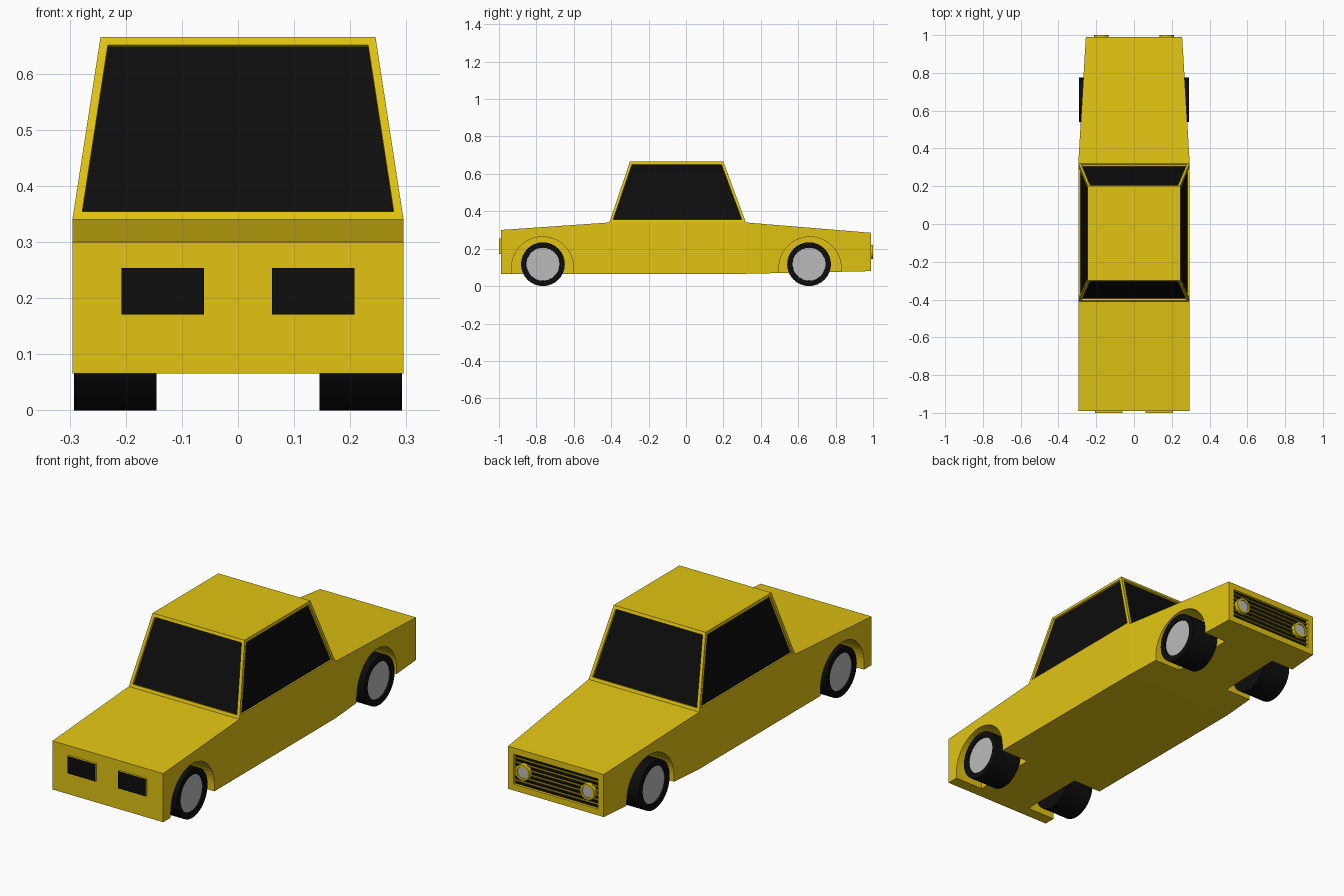
import bpy, bmesh, math
from mathutils import Matrix, Vector

if "Cube" in bpy.data.objects:
    bpy.data.objects.remove(bpy.data.objects["Cube"])


def material(name, rgb):
    m = bpy.data.materials.new(name)
    m.diffuse_color = (*rgb, 1)
    m.use_nodes = True
    m.node_tree.nodes["Principled BSDF"].inputs["Base Color"].default_value = m.diffuse_color
    return m


YELLOW = material("yellow paint", (0.75, 0.55, 0.006))
BLACK = material("black", (0.004, 0.004, 0.004))
GREY = material("grey metal", (0.5, 0.5, 0.5))


def make_object(name, bm, mats):
    bmesh.ops.recalc_face_normals(bm, faces=bm.faces)
    me = bpy.data.meshes.new(name)
    bm.to_mesh(me)
    bm.free()
    for m in mats:
        me.materials.append(m)
    ob = bpy.data.objects.new(name, me)
    bpy.context.collection.objects.link(ob)
    return ob


def activate(ob):
    bpy.ops.object.select_all(action='DESELECT')
    ob.select_set(True)
    bpy.context.view_layer.objects.active = ob


def panel(bm, face, margin, depth, index):
    """Sink a framed panel into a face."""
    bmesh.ops.inset_individual(bm, faces=[face], thickness=margin, use_even_offset=True)
    bmesh.ops.inset_individual(bm, faces=[face], thickness=0.0005, depth=-depth)
    face.material_index = index


def box(name, center, size, mats, black_normal=None):
    bm = bmesh.new()
    bmesh.ops.create_cube(bm, size=1, matrix=Matrix.Translation(center) @ Matrix.Diagonal((*size, 1)))
    bm.normal_update()
    for f in bm.faces:
        if black_normal and f.normal.dot(Vector(black_normal)) > 0.9:
            f.material_index = 1
    return make_object(name, bm, mats)


def disc(name, center, radius, depth, axis, mats, rim, sink, segs=32):
    """Cylinder whose outer cap is a sunken disc in the second material."""
    bm = bmesh.new()
    rot = Vector((0, 0, 1)).rotation_difference(Vector(axis)).to_matrix().to_4x4()
    bmesh.ops.create_cone(bm, cap_ends=True, segments=segs, radius1=radius, radius2=radius,
                          depth=depth, matrix=Matrix.Translation(center) @ rot)
    bm.normal_update()
    cap = next(f for f in bm.faces if f.normal.dot(Vector(axis)) > 0.99)
    panel(bm, cap, rim, sink, 1)
    ob = make_object(name, bm, mats)
    activate(ob)
    bpy.ops.object.shade_smooth_by_angle(angle=math.radians(35))
    return ob


# Body: lofted sections (y, half width, bottom, top)
bm = bmesh.new()
rings = []
for y, w, b, t in [(-0.99, 0.295, 0.066, 0.30), (-0.41, 0.295, 0.066, 0.34),
                   (0.32, 0.295, 0.066, 0.34), (0.99, 0.255, 0.08, 0.285)]:
    rings.append([bm.verts.new(p) for p in ((-w, y, b), (w, y, b), (w, y, t), (-w, y, t))])
for i, (a, c) in enumerate(zip(rings, rings[1:])):
    for j in range(4):
        if (i, j) != (1, 2):
            k = (j + 1) % 4
            bm.faces.new((a[j], a[k], c[k], c[j]))
bm.faces.new(rings[0])
grille_face = bm.faces.new(rings[-1])

# Cabin rising from the middle section
base = [rings[1][3], rings[1][2], rings[2][2], rings[2][3]]
roof = [bm.verts.new((x, y, 0.665)) for x, y in
        ((-0.245, -0.30), (0.245, -0.30), (0.245, 0.20), (-0.245, 0.20))]
bm.faces.new(roof)
windows = [bm.faces.new((base[i], base[(i + 1) % 4], roof[(i + 1) % 4], roof[i])) for i in range(4)]
bmesh.ops.recalc_face_normals(bm, faces=bm.faces)
for f in windows:
    panel(bm, f, 0.015, 0.01, 1)
panel(bm, grille_face, 0.03, 0.012, 1)
body = make_object("car_body", bm, [YELLOW, BLACK])

# Wheel arches cut from the body
bm = bmesh.new()
for cy in (-0.767, 0.663):
    for s in (-1, 1):
        prof = [(cy + 0.166, 0.0)]
        prof += [(cy + 0.166 * math.cos(math.pi * i / 24), 0.097 + 0.166 * math.sin(math.pi * i / 24))
                 for i in range(25)]
        prof += [(cy - 0.166, 0.0)]
        f = bm.faces.new([bm.verts.new((s * 0.143, y, z)) for y, z in prof])
        ext = bmesh.ops.extrude_face_region(bm, geom=[f], use_keep_orig=True)
        bmesh.ops.translate(bm, vec=(s * 0.3, 0, 0),
                            verts=[v for v in ext["geom"] if isinstance(v, bmesh.types.BMVert)])
cutter = make_object("arch_cutter", bm, [YELLOW])
cutter.hide_render = True
mod = body.modifiers.new("arches", 'BOOLEAN')
mod.operation = 'DIFFERENCE'
mod.solver = 'EXACT'
mod.object = cutter
activate(body)
bpy.ops.object.modifier_apply(modifier=mod.name)
bpy.data.objects.remove(cutter)

for s, side in ((-1, "left"), (1, "right")):
    # Wheels with sunken hubs
    for y, end in ((-0.765, "front"), (0.658, "rear")):
        disc(f"{end}_{side}_wheel", (s * 0.2185, y, 0.117), 0.117, 0.147, (s, 0, 0),
             [BLACK, GREY], 0.028, 0.008)
    # Rectangular lamps on the front, round lamps on the grille
    box(f"front_{side}_lamp", (s * 0.134, -0.99, 0.212), (0.147, 0.02, 0.083),
        [YELLOW, BLACK], (0, -1, 0))
    disc(f"round_{side}_lamp", (s * 0.173, 0.986, 0.182), 0.038, 0.028, (0, 1, 0),
         [YELLOW, GREY], 0.01, 0.004, 24)

# Grille bars
for i in range(6):
    box(f"grille_bar_{i + 1}", (0, 0.981, 0.129 + i * 0.0215), (0.45, 0.01, 0.004), [YELLOW])
